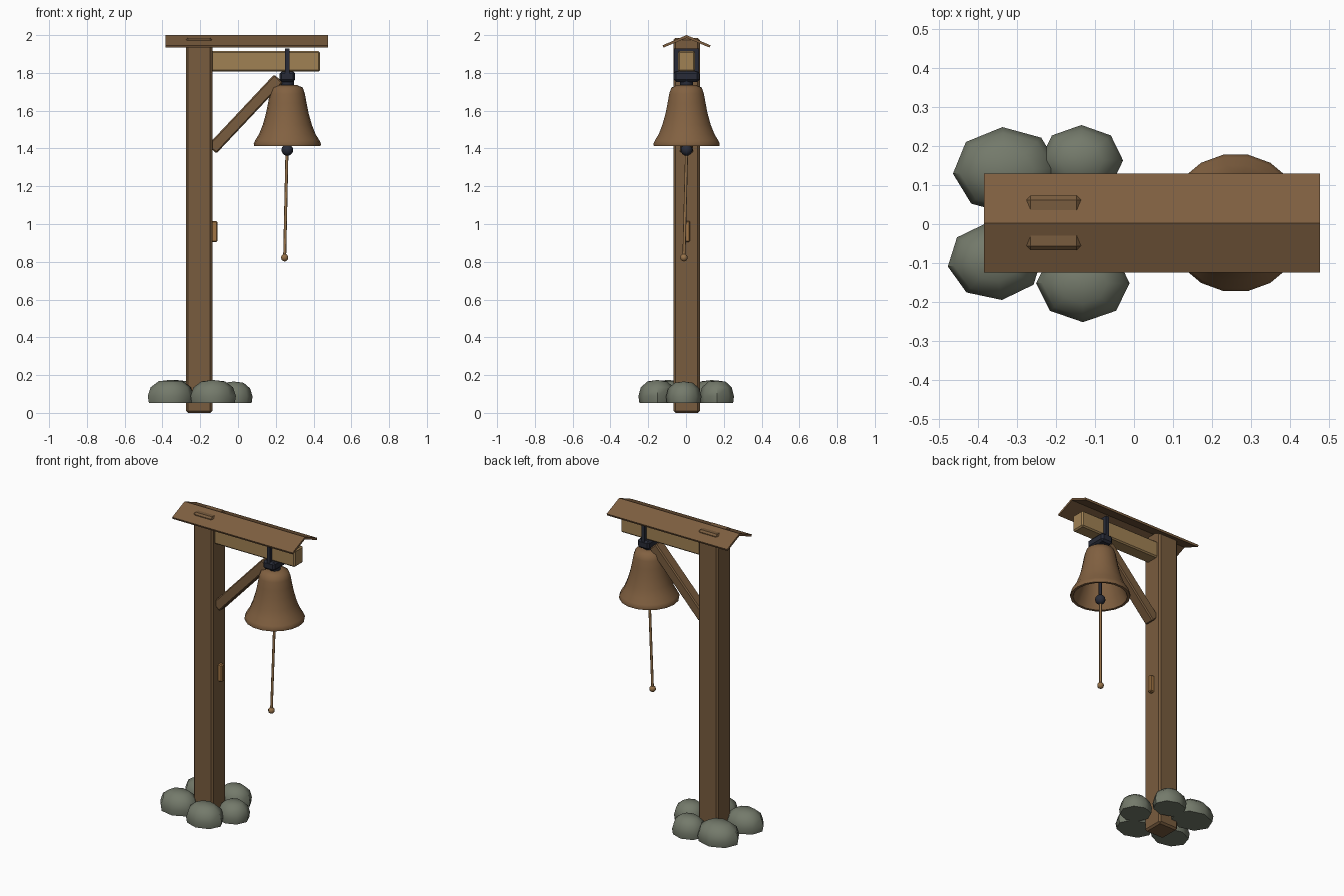
import bpy, bmesh, math
from mathutils import Vector, Matrix

if "Cube" in bpy.data.objects:
    bpy.data.objects.remove(bpy.data.objects["Cube"])

CY = 0.003          # centre plane of the frame
BX = 0.261          # bell axis


def mat(name, r, g, b):
    lin = [((c / 255 + 0.055) / 1.055) ** 2.4 for c in (r, g, b)]
    m = bpy.data.materials.new(name)
    m.diffuse_color = (*lin, 1)
    m.use_nodes = True
    m.node_tree.nodes["Principled BSDF"].inputs["Base Color"].default_value = m.diffuse_color
    return m


WOOD = mat("post wood", 121, 92, 62)
ROOF = mat("roof wood", 126, 95, 64)
PALE = mat("pale beam wood", 160, 129, 84)
BRONZE = mat("bell bronze", 130, 97, 65)
IRON = mat("dark iron", 40, 43, 55)
STONE = mat("grey stone", 116, 122, 107)
ROPE = mat("rope", 150, 114, 74)
PEG = mat("peg wood", 160, 116, 68)


def finish(name, bm, m, smooth=None):
    bmesh.ops.recalc_face_normals(bm, faces=bm.faces)
    me = bpy.data.meshes.new(name)
    bm.to_mesh(me)
    bm.free()
    me.materials.append(m)
    ob = bpy.data.objects.new(name, me)
    bpy.context.collection.objects.link(ob)
    if smooth:
        bpy.ops.object.select_all(action='DESELECT')
        ob.select_set(True)
        bpy.context.view_layer.objects.active = ob
        bpy.ops.object.shade_smooth_by_angle(angle=math.radians(smooth))
    return ob


def box(name, lo, hi, m, bevel=0.0, matrix=None):
    lo, hi = Vector(lo), Vector(hi)
    bm = bmesh.new()
    bmesh.ops.create_cube(bm, size=1)
    for v in bm.verts:
        v.co = Vector([(lo[i] + hi[i]) / 2 + v.co[i] * (hi[i] - lo[i]) for i in range(3)])
    if bevel:
        bmesh.ops.bevel(bm, geom=bm.edges[:], offset=bevel, segments=1, affect='EDGES')
    if matrix:
        bm.transform(matrix)
    return finish(name, bm, m)


def rod(name, a, b, r, m, sides=8):
    a, b = Vector(a), Vector(b)
    d = b - a
    bm = bmesh.new()
    bmesh.ops.create_cone(bm, cap_ends=True, segments=sides, radius1=r, radius2=r, depth=d.length)
    bm.transform(Matrix.Translation((a + b) / 2) @ d.to_track_quat('Z', 'Y').to_matrix().to_4x4())
    return finish(name, bm, m, 50)


def ball(name, c, r, m, seg=12):
    bm = bmesh.new()
    bmesh.ops.create_uvsphere(bm, u_segments=seg, v_segments=seg // 2 + 2, radius=r)
    bm.transform(Matrix.Translation(c))
    return finish(name, bm, m, 50)


def lathe(name, profile, sides, m, matrix, smooth):
    """Spin (radius, z) points about z; radius 0 closes to a pole."""
    bm = bmesh.new()
    rings = []
    for r, z in profile:
        n = sides if r > 0 else 1
        rings.append([bm.verts.new((r * math.cos(2 * math.pi * i / sides),
                                    r * math.sin(2 * math.pi * i / sides), z)) for i in range(n)])
    for a, b in zip(rings, rings[1:]):
        for i in range(sides):
            j = (i + 1) % sides
            quad = [a[i % len(a)], a[j % len(a)], b[j % len(b)], b[i % len(b)]]
            bm.faces.new(list(dict.fromkeys(quad)))
    bm.transform(matrix)
    return finish(name, bm, m, smooth)


# Post, beam, peg
box("post", (-0.276, CY - 0.07, 0), (-0.136, CY + 0.07, 1.986), WOOD, 0.011)
box("beam", (-0.2, CY - 0.045, 1.807), (0.435, CY + 0.045, 1.915), PALE, 0.008)
box("post_peg", (-0.145, CY - 0.011, 0.905), (-0.109, CY + 0.018, 1.017), PEG, 0.006)

# Diagonal brace from post up to beam
p0, p1 = Vector((-0.138, CY, 1.395)), Vector((0.215, CY, 1.77))
ang = math.atan2(p1.z - p0.z, p1.x - p0.x)
box("brace", (0, -0.035, -0.032), ((p1 - p0).length, 0.035, 0.032), WOOD, 0.007,
    Matrix.Translation(p0) @ Matrix.Rotation(-ang, 4, 'Y'))

# Gabled roof: chevron section extruded along x
section = [(0.127, 1.946), (0, 2.0), (-0.127, 1.946), (-0.122, 1.934), (0, 1.985), (0.122, 1.934)]
bm = bmesh.new()
ends = [[bm.verts.new((x, CY + y, z)) for y, z in section] for x in (-0.385, 0.477)]
for i in range(6):
    j = (i + 1) % 6
    bm.faces.new((ends[0][i], ends[0][j], ends[1][j], ends[1][i]))
for e in ends:
    bm.faces.new((e[0], e[1], e[4], e[5]))
    bm.faces.new((e[1], e[2], e[3], e[4]))
finish("roof", bm, ROOF)

# Iron hanger: strap on each side of the beam, yoke block and neck
for side, s in (("front", -1), ("back", 1)):
    ys = sorted((CY + s * 0.043, CY + s * 0.066))
    box("strap_" + side, (BX - 0.011, ys[0], 1.77), (BX + 0.011, ys[1], 1.928), IRON)
box("strap_top", (BX - 0.011, CY - 0.066, 1.912), (BX + 0.011, CY + 0.066, 1.928), IRON)
box("yoke", (BX - 0.042, CY - 0.068, 1.752), (BX + 0.042, CY + 0.068, 1.808), IRON, 0.012)
rod("bell_neck", (BX, CY, 1.72), (BX, CY, 1.76), 0.035, IRON, 12)

# Hollow bell
outer = [(0, 1.737), (0.05, 1.736), (0.082, 1.722), (0.093, 1.69), (0.102, 1.64), (0.113, 1.585),
         (0.13, 1.525), (0.15, 1.475), (0.17, 1.443), (0.178, 1.425), (0.176, 1.413)]
inner = [(0.16, 1.413), (0.135, 1.475), (0.113, 1.53), (0.095, 1.59), (0.08, 1.68), (0.06, 1.712), (0, 1.715)]
lathe("bell", outer + inner, 18, BRONZE, Matrix.Translation((BX, CY, 0)), 50)

# Clapper and pull rope
rod("clapper_rod", (BX, CY, 1.39), (BX, CY, 1.72), 0.009, IRON)
ball("clapper", (BX, CY, 1.392), 0.031, IRON)
rod("rope", (BX - 0.002, CY, 1.38), (0.247, -0.011, 0.825), 0.008, ROPE)
ball("rope_knob", (0.247, -0.011, 0.822), 0.02, ROPE, 10)

# Flat-bottomed stones around the foot: x, y, rx, ry, top, turn
stones = [(-0.328, 0.137, 0.137, 0.112, 0.174, 4), (-0.135, 0.163, 0.107, 0.091, 0.172, 0),
          (-0.356, -0.095, 0.123, 0.101, 0.175, 8), (-0.131, -0.152, 0.12, 0.1, 0.174, 0),
          (-0.022, -0.012, 0.099, 0.094, 0.166, 0)]
dome = [(0, 0), (0.95, 0), (1, 0.3), (0.87, 0.68), (0.52, 0.94), (0, 1)]
for i, (x, y, rx, ry, top, turn) in enumerate(stones):
    mtx = (Matrix.Translation((x, y, 0.053)) @ Matrix.Diagonal((rx, ry, top - 0.053, 1))
           @ Matrix.Rotation(math.radians(turn), 4, 'Z'))
    lathe(f"stone_{i + 1}", dome, 8, STONE, mtx, 48)
